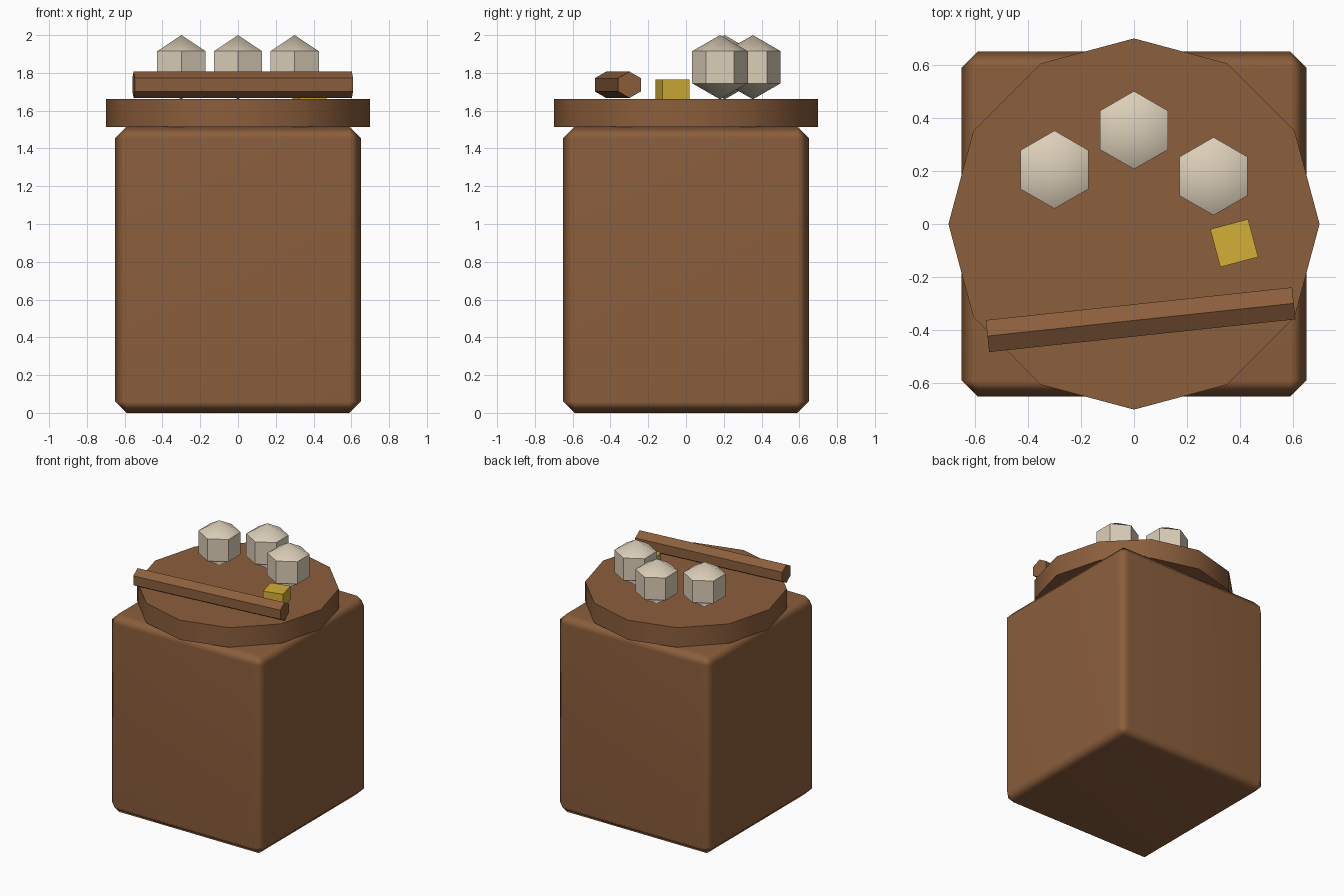
import bpy, bmesh, math
from mathutils import Matrix

if "Cube" in bpy.data.objects:
    bpy.data.objects.remove(bpy.data.objects["Cube"])


def material(name, rgb):
    m = bpy.data.materials.new(name)
    m.diffuse_color = (*rgb, 1.0)
    m.use_nodes = True
    m.node_tree.nodes["Principled BSDF"].inputs["Base Color"].default_value = m.diffuse_color
    return m


brown = material("warm_brown", (0.258, 0.112, 0.045))
cream = material("cream", (0.716, 0.624, 0.485))
gold = material("gold", (0.658, 0.429, 0.038))


def finish(bm, name, mat, loc, rot=0.0, angle=40):
    """Turn a bmesh into a placed object, smooth below the given angle."""
    mesh = bpy.data.meshes.new(name)
    bm.to_mesh(mesh)
    bm.free()
    mesh.materials.append(mat)
    ob = bpy.data.objects.new(name, mesh)
    bpy.context.collection.objects.link(ob)
    ob.location = loc
    ob.rotation_euler.z = rot
    bpy.ops.object.select_all(action='DESELECT')
    ob.select_set(True)
    bpy.context.view_layer.objects.active = ob
    bpy.ops.object.shade_smooth_by_angle(angle=math.radians(angle))
    return ob


def box(x, y, z):
    bm = bmesh.new()
    bmesh.ops.create_cube(bm, size=1, matrix=Matrix.Diagonal((x, y, z, 1)))
    return bm


def cylinder(sides, radius, depth, matrix):
    bm = bmesh.new()
    bmesh.ops.create_cone(bm, cap_ends=True, segments=sides, radius1=radius,
                          radius2=radius, depth=depth, matrix=matrix)
    return bm


# Chamfered pedestal
bm = box(1.3, 1.3, 1.515)
bmesh.ops.bevel(bm, geom=bm.edges[:], offset=0.06, segments=1,
                affect='EDGES', profile=0.5)
pedestal = finish(bm, "pedestal", brown, (0, 0, 0.7575), angle=50)
weighted = pedestal.modifiers.new("flat_faces", 'WEIGHTED_NORMAL')
weighted.keep_sharp = True

# Twelve-sided top plate
finish(cylinder(12, 0.7, 0.15, Matrix.Identity(4)), "top_plate", brown,
       (0, 0, 1.588))

# Six-sided rod lying across the plate, ridge upward
lay_along_x = Matrix.Rotation(math.radians(90), 4, 'Y')
rod = cylinder(6, 0.07, 1.162, lay_along_x)
top = max(v.co.z for v in rod.verts)
if top < 0.069:  # turn a corner to the top
    bmesh.ops.rotate(rod, verts=rod.verts,
                     matrix=Matrix.Rotation(math.radians(30), 3, 'X'))
finish(rod, "rod", brown, (0.025, -0.361, 1.737), math.radians(6.1))

# Small gold block
finish(box(0.148, 0.148, 0.105), "gold_block", gold, (0.378, -0.072, 1.7135),
       math.radians(15))

# Faceted stones, corners pointing front and back
for i, (x, y) in enumerate([(-0.3, 0.205), (0, 0.354), (0.3, 0.18)]):
    bm = bmesh.new()
    bmesh.ops.create_uvsphere(bm, u_segments=6, v_segments=3, radius=0.17)
    if max(v.co.y for v in bm.verts) < 0.14:
        bmesh.ops.rotate(bm, verts=bm.verts,
                         matrix=Matrix.Rotation(math.radians(30), 3, 'Z'))
    finish(bm, f"stone_{i + 1}", cream, (x, y, 1.83))
